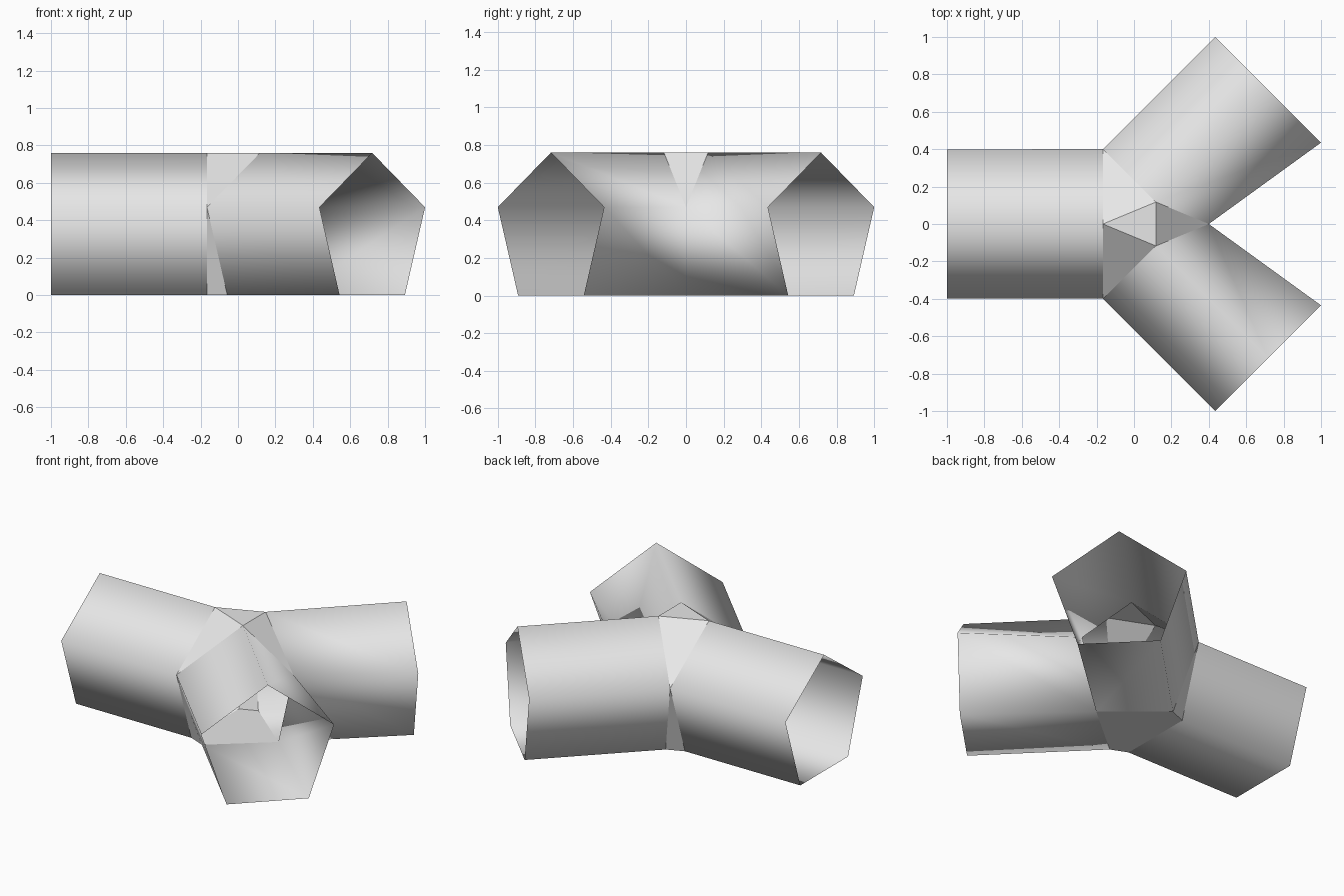
import bpy, bmesh
from math import sin, cos, radians

if "Cube" in bpy.data.objects:
    bpy.data.objects.remove(bpy.data.objects["Cube"])

R = 0.42                      # pentagon radius
MID = R * cos(radians(36))    # axis height, so the flat side rests on the floor
INNER = 0.166                 # distance from centre to each inner mouth

grey = bpy.data.materials.new("light_grey")
grey.use_nodes = True
grey.diffuse_color = (0.8, 0.8, 0.8, 1)
grey.node_tree.nodes["Principled BSDF"].inputs["Base Color"].default_value = (0.8, 0.8, 0.8, 1)

bm = bmesh.new()


def ring(heading, dist, side=0):
    """Pentagon across an arm; side keeps inner points on their own half."""
    a = radians(heading)
    verts = []
    for k in range(5):
        t = radians(90 + 72 * k)
        across = R * cos(t)
        x = dist * cos(a) - across * sin(a)
        y = dist * sin(a) + across * cos(a)
        if side * y < 0:
            y = 0
        verts.append(bm.verts.new((x, y, MID + R * sin(t))))
    return verts


# Three open pentagonal tubes, counterclockwise
mouths = []
for heading, length, side in ((45, 1.015, 1), (180, 1.0, 0), (315, 1.015, -1)):
    inner, outer = ring(heading, INNER, side), ring(heading, length)
    for k in range(5):
        n = (k + 1) % 5
        bm.faces.new((inner[k], inner[n], outer[n], outer[k])).smooth = True
    mouths.append(inner)

# Flat hub faces: roof, floor and the gussets between neighbouring tubes
bm.faces.new([m[0] for m in mouths])
bm.faces.new([v for m in mouths for v in (m[2], m[3])][::-1])
for i, a in enumerate(mouths):
    b = mouths[(i + 1) % 3]
    bm.faces.new((a[0], a[4], b[0]))
    bm.faces.new((a[4], a[3], b[2]))

bmesh.ops.remove_doubles(bm, verts=bm.verts[:], dist=0.01)
bmesh.ops.recalc_face_normals(bm, faces=bm.faces[:])

mesh = bpy.data.meshes.new("three_way_tube")
bm.to_mesh(mesh)
bm.free()
mesh.materials.append(grey)
tube = bpy.data.objects.new("three_way_tube", mesh)
bpy.context.collection.objects.link(tube)
